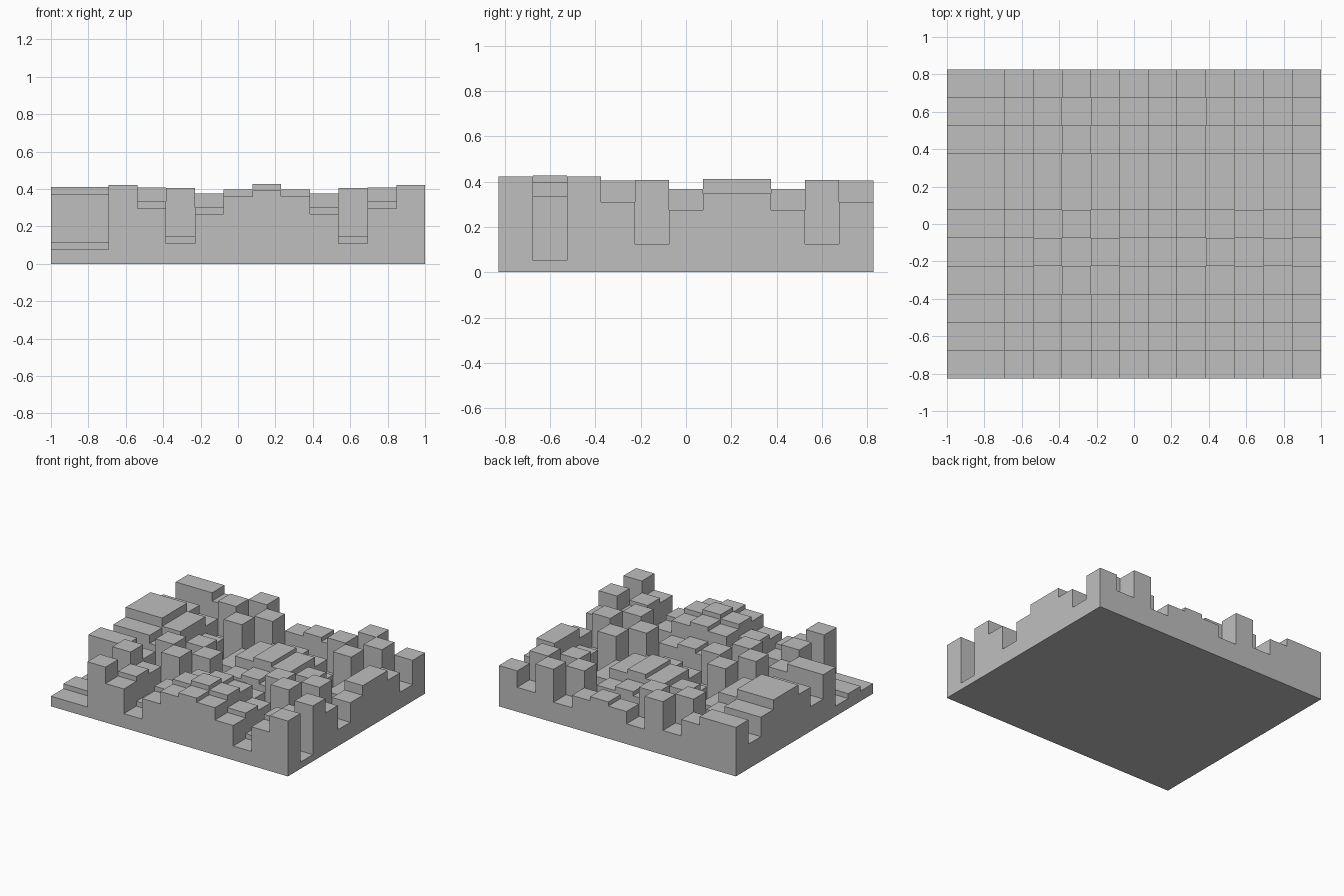
import bpy
import bmesh

cube = bpy.data.objects.get("Cube")
if cube:
    bpy.data.objects.remove(cube, do_unlink=True)

# Panel layout: two quadratic residue sequences, one per axis
COLS, ROWS = 13, 11
CENTRE_COL, CENTRE_ROW = 7, 1
HALF_X, HALF_Y = 1.0, 0.827
TOP, DEPTH = 0.428, 0.408
BASE = TOP - DEPTH

grey = bpy.data.materials.new("plain grey")
grey.use_nodes = True
colour = (0.52, 0.52, 0.52, 1)
grey.diffuse_color = colour
grey.node_tree.nodes["Principled BSDF"].inputs["Base Color"].default_value = colour


def make_object(name, bm):
    mesh = bpy.data.meshes.new(name)
    bm.to_mesh(mesh)
    bm.free()
    mesh.materials.append(grey)
    obj = bpy.data.objects.new(name, mesh)
    bpy.context.collection.objects.link(obj)
    return obj


def px(i):
    return -HALF_X + 2 * HALF_X * i / COLS


def py(j):
    return -HALF_Y + 2 * HALF_Y * j / ROWS


def height(i, j):
    """Top of one block; outside the panel it is the base plate."""
    if not (0 <= i < COLS and 0 <= j < ROWS):
        return BASE
    n, m = i - CENTRE_COL, j - CENTRE_ROW
    # whole-number arithmetic keeps the wrap-around exact
    step = (n * n * ROWS + m * m * COLS) % (COLS * ROWS)
    return TOP - DEPTH * step / (COLS * ROWS)


def quad(bm, points, flip=False):
    verts = [bm.verts.new(p) for p in points]
    bm.faces.new(verts[::-1] if flip else verts)


# Base plate
bm = bmesh.new()
bmesh.ops.create_cube(bm, size=1)
for v in bm.verts:
    v.co.x *= 2 * HALF_X
    v.co.y *= 2 * HALF_Y
    v.co.z = BASE if v.co.z > 0 else 0
make_object("base_plate", bm)

# Stepped blocks: flat tops, with a wall wherever neighbours differ
bm = bmesh.new()
for i in range(COLS + 1):
    for j in range(ROWS + 1):
        h = height(i, j)
        x0, x1, y0, y1 = px(i), px(i + 1), py(j), py(j + 1)
        if i < COLS and j < ROWS:
            quad(bm, [(x0, y0, h), (x1, y0, h), (x1, y1, h), (x0, y1, h)])
        left, front = height(i - 1, j), height(i, j - 1)
        if j < ROWS and abs(left - h) > 1e-5:
            lo, hi = min(left, h), max(left, h)
            quad(bm, [(x0, y0, lo), (x0, y1, lo), (x0, y1, hi), (x0, y0, hi)],
                 flip=h > left)
        if i < COLS and abs(front - h) > 1e-5:
            lo, hi = min(front, h), max(front, h)
            quad(bm, [(x0, y0, lo), (x1, y0, lo), (x1, y0, hi), (x0, y0, hi)],
                 flip=front > h)
make_object("stepped_blocks", bm)
